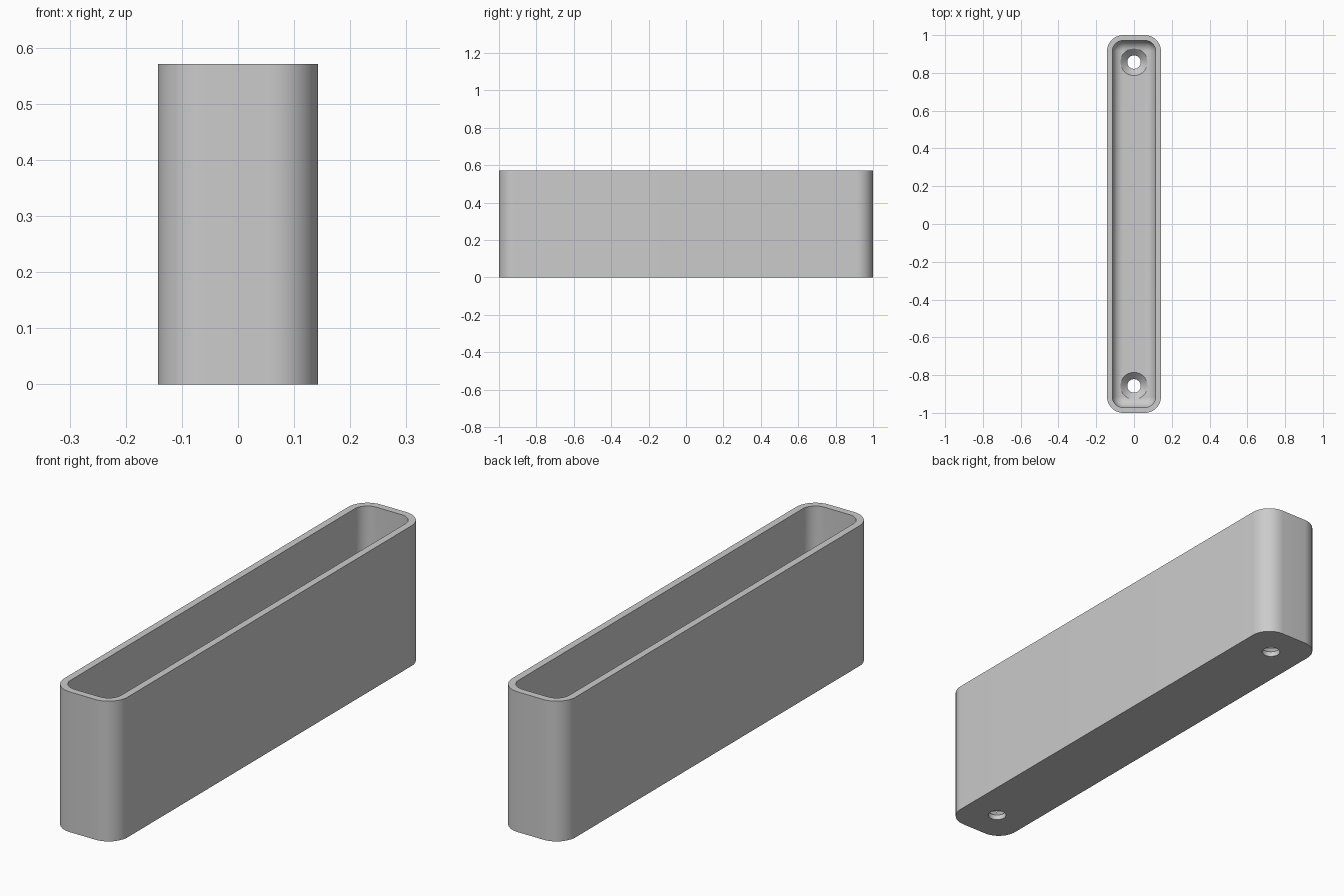
import bpy, bmesh
from math import sin, cos, pi, radians

cube = bpy.data.objects.get("Cube")
if cube:
    bpy.data.objects.remove(cube)

HALF_X, HALF_Y, HEIGHT = 1 / 7, 1.0, 4 / 7
WALL, CORNER, FLOOR, FILLET = 0.0286, 0.0857, 0.0571, 0.056
HOLE_Y, HOLE_R, SINK_R = 0.857, 0.0357, 0.0714
STEPS = 12

grey = bpy.data.materials.new("plain grey")
grey.use_nodes = True
colour = (0.6, 0.6, 0.6, 1)
grey.diffuse_color = colour
grey.node_tree.nodes["Principled BSDF"].inputs["Base Color"].default_value = colour


def make_object(name, bm):
    bmesh.ops.recalc_face_normals(bm, faces=bm.faces)
    mesh = bpy.data.meshes.new(name)
    bm.to_mesh(mesh)
    bm.free()
    mesh.materials.append(grey)
    obj = bpy.data.objects.new(name, mesh)
    bpy.context.collection.objects.link(obj)
    return obj


def loft(bm, rings):
    """Join rings of points into a closed skin with capped ends."""
    loops = [[bm.verts.new(p) for p in ring] for ring in rings]
    n = len(loops[0])
    for a, b in zip(loops, loops[1:]):
        for i in range(n):
            j = (i + 1) % n
            bm.faces.new((a[i], a[j], b[j], b[i]))
    bm.faces.new(loops[0])
    bm.faces.new(loops[-1])


def rounded_ring(inset, z):
    """Rounded rectangle, set in from the outer wall."""
    r = CORNER - inset
    cx, cy = HALF_X - CORNER, HALF_Y - CORNER
    points = []
    for k, (sx, sy) in enumerate([(1, 1), (-1, 1), (-1, -1), (1, -1)]):
        for i in range(STEPS + 1):
            a = (k + i / STEPS) * pi / 2
            points.append((sx * cx + r * cos(a), sy * cy + r * sin(a), z))
    return points


def circle_ring(r, y, z, n=48):
    return [(r * cos(2 * pi * i / n), y + r * sin(2 * pi * i / n), z) for i in range(n)]


# Tray: outer wall, rim, inner wall, then the fillet down to the floor
rings = [rounded_ring(0, 0), rounded_ring(0, HEIGHT), rounded_ring(WALL, HEIGHT)]
for i in range(STEPS + 1):
    a = i / STEPS * pi / 2
    rings.append(rounded_ring(WALL + FILLET * (1 - cos(a)), FLOOR + FILLET * (1 - sin(a))))
bm = bmesh.new()
loft(bm, rings)
tray = make_object("tray", bm)

# Countersunk screw holes through the floor
bm = bmesh.new()
for y in (-HOLE_Y, HOLE_Y):
    loft(bm, [circle_ring(HOLE_R, y, -0.05),
              circle_ring(HOLE_R, y, FLOOR - (SINK_R - HOLE_R)),
              circle_ring(SINK_R, y, FLOOR),
              circle_ring(SINK_R, y, FLOOR + 0.05)])
cutter = make_object("screw_hole_cutter", bm)
cutter.hide_render = True
cutter.hide_set(True)

cut = tray.modifiers.new("screw holes", 'BOOLEAN')
cut.operation = 'DIFFERENCE'
cut.solver = 'EXACT'
cut.object = cutter

# Apply the cut, then shade the rounded surfaces smooth
bpy.ops.object.select_all(action='DESELECT')
tray.select_set(True)
bpy.context.view_layer.objects.active = tray
bpy.ops.object.modifier_apply(modifier=cut.name)
bpy.data.objects.remove(cutter)
bpy.ops.object.shade_smooth_by_angle(angle=radians(30))
